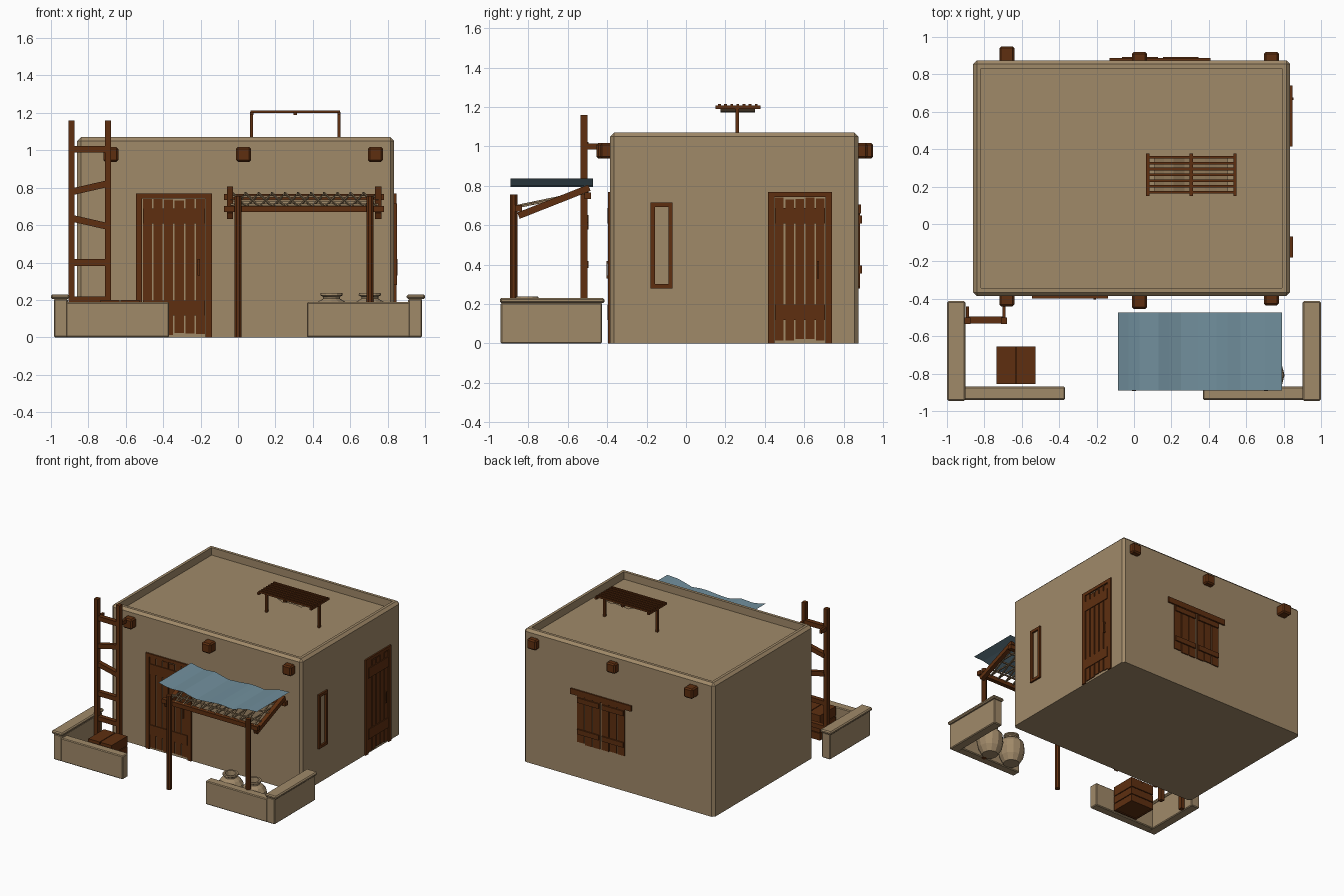
import bpy, bmesh, math, random
from mathutils import Vector, Matrix

if "Cube" in bpy.data.objects:
    bpy.data.objects.remove(bpy.data.objects["Cube"])
random.seed(4)

def material(name, rgb):
    m = bpy.data.materials.new(name)
    m.diffuse_color = (*rgb, 1)
    m.use_nodes = True
    m.node_tree.nodes["Principled BSDF"].inputs["Base Color"].default_value = m.diffuse_color
    return m

CLAY = material("clay", (0.352, 0.251, 0.141))
WOOD = material("dark wood", (0.112, 0.028, 0.005))
CLOTH = material("blue cloth", (0.165, 0.275, 0.335))
REED = material("dry reed", (0.28, 0.19, 0.10))

def finish(name, bm, mat):
    bmesh.ops.recalc_face_normals(bm, faces=bm.faces)
    me = bpy.data.meshes.new(name)
    bm.to_mesh(me)
    bm.free()
    me.materials.append(mat)
    ob = bpy.data.objects.new(name, me)
    bpy.context.collection.objects.link(ob)
    return ob

def box_bm(a, b, bevel=0.0):
    """Box between two corners, optional chamfer on every edge."""
    a, b = Vector(a), Vector(b)
    bm = bmesh.new()
    size = [abs(v) for v in b - a]
    bmesh.ops.create_cube(bm, size=1, matrix=Matrix.Translation((a + b) / 2) @ Matrix.Diagonal((*size, 1)))
    if bevel:
        bmesh.ops.bevel(bm, geom=bm.edges[:], offset=bevel, segments=1, affect='EDGES')
    return bm

def box(name, a, b, mat=WOOD, bevel=0.0):
    return finish(name, box_bm(a, b, bevel), mat)

def bar(name, p, q, w, mat=WOOD, sides=4):
    """Straight prism of width w from p to q."""
    p, q = Vector(p), Vector(q)
    d = q - p
    r = w / 2 / math.cos(math.pi / sides)
    bm = bmesh.new()
    mx = Matrix.Translation((p + q) / 2) @ d.to_track_quat('Z', 'Y').to_matrix().to_4x4() @ Matrix.Rotation(math.pi / sides, 4, 'Z')
    bmesh.ops.create_cone(bm, cap_ends=True, segments=sides, radius1=r, radius2=r, depth=d.length, matrix=mx)
    return finish(name, bm, mat)

def sheet(name, xs, zs, y0, y1, mat):
    """Wavy sheet: a profile in xz carried along y."""
    bm = bmesh.new()
    rows = [[bm.verts.new((x, y, z)) for x, z in zip(xs, zs)] for y in (y0, y1)]
    for i in range(len(xs) - 1):
        bm.faces.new((rows[0][i], rows[0][i + 1], rows[1][i + 1], rows[1][i]))
    return finish(name, bm, mat)

# House body with chamfered edges and sunken roof
bm = box_bm((-0.86, -0.385, 0), (0.835, 0.875, 1.07))
edges = [e for e in bm.edges if any(v.co.z > 0.5 for v in e.verts)]
bmesh.ops.bevel(bm, geom=edges, offset=0.02, segments=1, affect='EDGES')
bm.faces.ensure_lookup_table()
top = max(bm.faces, key=lambda f: f.calc_center_median().z)
bmesh.ops.inset_region(bm, faces=[top], thickness=0.032)
inner = bmesh.ops.extrude_face_region(bm, geom=[top])
bmesh.ops.translate(bm, verts=[v for v in inner['geom'] if isinstance(v, bmesh.types.BMVert)], vec=(0, 0, -0.06))
bmesh.ops.delete(bm, geom=[top], context='FACES')
finish("house_walls", bm, CLAY)

# Roof beam ends, front and back
for x, front, back in ((-0.68, -0.44, 0.95), (0.03, -0.455, 0.92), (0.735, -0.435, 0.92)):
    box("front_beam_end", (x - 0.04, front, 0.938), (x + 0.04, -0.36, 1.018), bevel=0.01)
    box("back_beam_end", (x - 0.04, 0.85, 0.938), (x + 0.04, back, 1.018), bevel=0.01)

# Wall fittings are laid out as (along wall, outwards, up)
WALLS = {"front": lambda u, d, z: (u, -0.385 - d, z),
         "side": lambda u, d, z: (0.835 + d, u, z),
         "back": lambda u, d, z: (u, 0.875 + d, z)}

def fit(wall, name, u0, u1, z0, z1, depth, start=-0.01):
    f = WALLS[wall]
    box(f"{wall}_{name}", f(u0, start, z0), f(u1, depth, z1))

def planks(wall, name, u0, u1, z0, z1, n, depth, jitter):
    step = (u1 - u0) / n
    for i in range(n):
        fit(wall, name, u0 + i * step + 0.004, u0 + (i + 1) * step - 0.004,
            z0 + random.uniform(0, jitter), z1 - random.uniform(0, jitter), depth)

def door(wall, u0, u1, n):
    w = 0.033
    fit(wall, "door_post", u0, u0 + w, 0, 0.768, 0.012)
    fit(wall, "door_post", u1 - w, u1, 0, 0.768, 0.012)
    fit(wall, "door_lintel", u0 + w, u1 - w, 0.742, 0.768, 0.012)
    planks(wall, "door_plank", u0 + w, u1 - w, 0.012, 0.742, n, 0.007, 0.012)
    for z in (0.118, 0.608):
        fit(wall, "door_batten", u0 + w + 0.003, u1 - w - 0.003, z, z + 0.08, 0.013)
    h = u1 - 0.07
    fit(wall, "door_handle", h - 0.006, h + 0.006, 0.34, 0.41, 0.019, 0.013)
    for z in (0.33, 0.405):
        fit(wall, "handle_mount", h - 0.006, h + 0.006, z, z + 0.014, 0.019, 0)

door("front", -0.545, -0.14, 6)
door("side", 0.415, 0.74, 5)

# Narrow side window frame
for u in (-0.18, -0.09):
    fit("side", "window_jamb", u, u + 0.022, 0.28, 0.715, 0.014)
for z in (0.28, 0.693):
    fit("side", "window_rail", -0.158, -0.09, z, z + 0.022, 0.014)

# Back window with two plank shutters
fit("back", "window_lintel", -0.13, 0.41, 0.66, 0.705, 0.012)
for u0, u1 in ((-0.075, 0.137), (0.145, 0.355)):
    planks("back", "shutter_plank", u0, u1, 0.27, 0.675, 3, 0.008, 0.02)
    for z in (0.355, 0.608):
        fit("back", "shutter_batten", u0 + 0.01, u1 - 0.01, z, z + 0.04, 0.018)

# Low yard walls with caps at the sides
for s in (-1, 1):
    box("side_yard_wall", (s * 0.91, -0.94, 0), (s * 0.985, -0.425, 0.206), CLAY, 0.006)
    box("side_wall_cap", (s * 0.902, -0.945, 0.204), (s * 1.0, -0.413, 0.23), CLAY, 0.008)
    box("front_yard_wall", (s * 0.368, -0.94, 0), (s * 0.92, -0.87, 0.188), CLAY, 0.006)

# Ladder with uneven rungs, pegged to the wall
for x in (-0.89, -0.695):
    box("ladder_pole", (x - 0.016, -0.535, 0), (x + 0.016, -0.5, 1.16))
    box("ladder_peg", (x - 0.009, -0.51, 0.985), (x + 0.009, -0.44, 1.015))
for z, tilt in ((0.2, 0), (0.4, 0), (0.615, -0.02), (0.8, 0.02), (1.005, 0)):
    bar("ladder_rung", (-0.88, -0.513, z - tilt), (-0.705, -0.513, z + tilt), 0.036)

# Wooden crate
cx, cy = -0.63, -0.755
box("crate_core", (cx - 0.095, cy - 0.09, 0.005), (cx + 0.095, cy + 0.09, 0.185))
for s in (-1, 1):
    box("crate_lid_board", (cx + s * 0.003, cy - 0.1, 0.18), (cx + s * 0.104, cy + 0.1, 0.2))
    for z in (0, 0.062, 0.124):
        box("crate_front_slat", (cx - 0.104, cy + s * 0.088, z), (cx + 0.104, cy + s * 0.1, z + 0.056))
        box("crate_side_slat", (cx + s * 0.092, cy - 0.088, z), (cx + s * 0.104, cy + 0.088, z + 0.056))

# Clay pots
PROFILE = ((0, 0), (0.06, 0), (0.088, 0.05), (0.1, 0.11), (0.095, 0.16), (0.073, 0.19), (0.045, 0.207),
           (0.045, 0.217), (0.06, 0.225), (0.058, 0.237), (0.042, 0.237), (0.038, 0.2), (0, 0.195))
for x in (0.5, 0.705):
    bm = bmesh.new()
    vs = [bm.verts.new((r, 0, z)) for r, z in PROFILE]
    es = [bm.edges.new(p) for p in zip(vs, vs[1:])]
    bmesh.ops.spin(bm, geom=vs + es, cent=(0, 0, 0), axis=(0, 0, 1), angle=2 * math.pi, steps=12)
    bmesh.ops.remove_doubles(bm, verts=bm.verts, dist=0.0005)
    pot = finish("clay_pot", bm, CLAY)
    pot.location = (x, -0.808, 0)

# Awning frame
for x in (0.0, 0.705):
    bar("awning_post", (x, -0.875, 0), (x, -0.875, 0.755), 0.038, sides=8)
for x in (-0.043, 0.75):
    bar("awning_rafter", (x, -0.85, 0.648), (x, -0.49, 0.79), 0.034)
bar("awning_front_rail", (-0.075, -0.85, 0.686), (0.78, -0.85, 0.686), 0.034)
bar("awning_back_rail", (-0.075, -0.498, 0.75), (0.78, -0.498, 0.75), 0.034)

# Reed lattice between the rafters
for i in range(11):
    x = -0.03 + i * 0.07
    for a, b, dz in ((x, x + 0.07, 0), (x + 0.07, x, 0.008)):
        bar("reed", (a, -0.85, 0.692 + dz), (b, -0.5, 0.765 + dz), 0.009, REED)
for t in (0.2, 0.5, 0.8):
    bar("reed_cross", (-0.04, -0.85 + 0.35 * t, 0.695 + 0.073 * t), (0.75, -0.85 + 0.35 * t, 0.695 + 0.073 * t), 0.01, REED)

# Blue awning cloth
sheet("awning_cloth", (-0.085, -0.03, 0.03, 0.13, 0.19, 0.25, 0.34, 0.44, 0.5, 0.57, 0.64, 0.7, 0.79),
      (0.838, 0.825, 0.816, 0.822, 0.806, 0.793, 0.798, 0.808, 0.806, 0.798, 0.818, 0.832, 0.836),
      -0.89, -0.472, CLOTH)

# Drying rack on the roof with a sagging mat
for x in (0.073, 0.54):
    box("rack_leg", (x - 0.008, 0.25, 1.005), (x + 0.008, 0.27, 1.2))
for x in (0.073, 0.306, 0.54):
    box("rack_crossbar", (x - 0.009, 0.15, 1.19), (x + 0.009, 0.378, 1.206))
for i in range(7):
    y = 0.17 + i * 0.031
    box("rack_slat", (0.068, y - 0.007, 1.2), (0.545, y + 0.007, 1.214))
sheet("rack_mat", (0.11, 0.16, 0.21, 0.27, 0.32, 0.38, 0.44, 0.5),
      (1.203, 1.194, 1.198, 1.172, 1.18, 1.183, 1.176, 1.203), 0.175, 0.35, REED)
